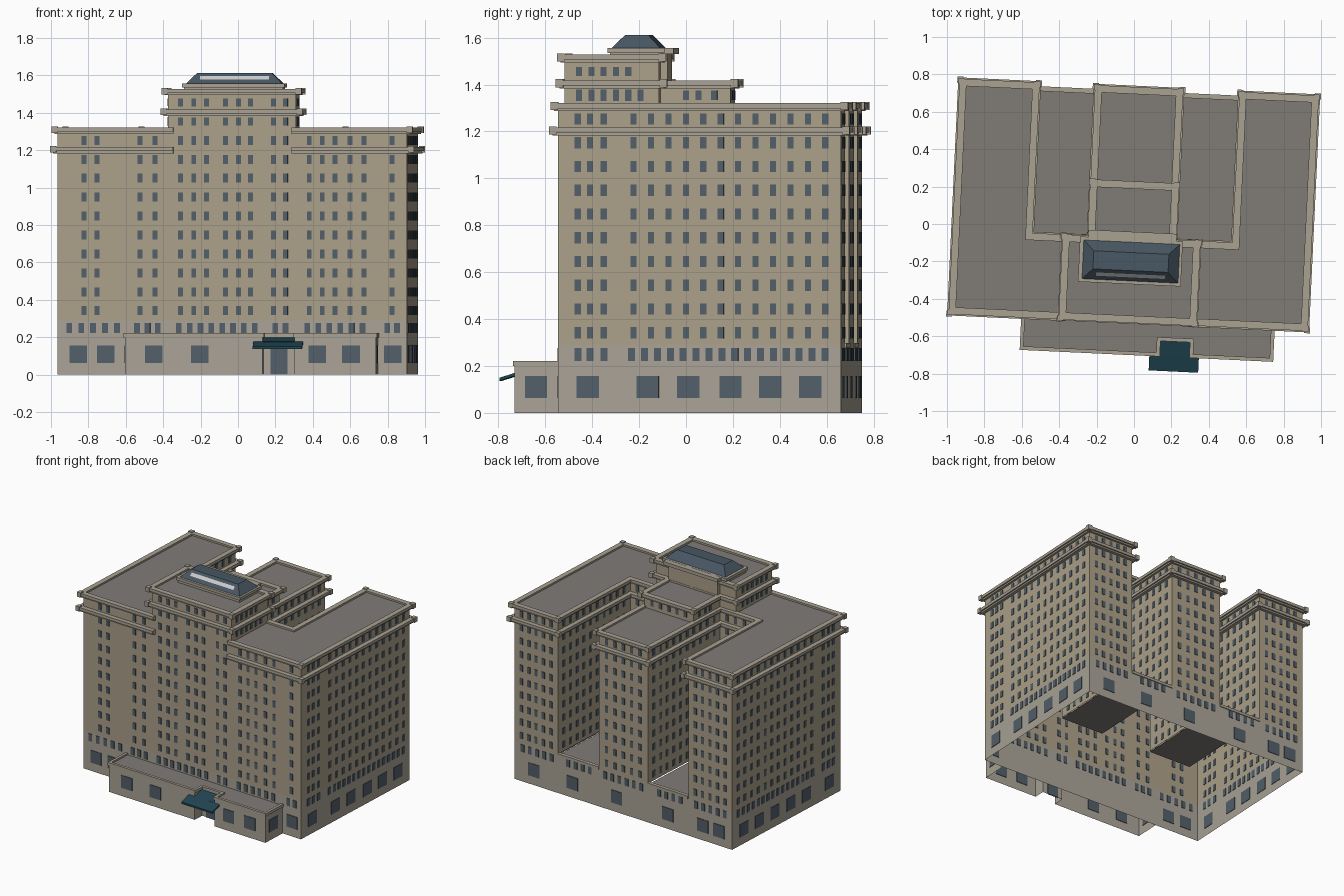
import bpy, bmesh, math
from mathutils import Matrix, Vector

if "Cube" in bpy.data.objects:
    bpy.data.objects.remove(bpy.data.objects["Cube"])

ROT = Matrix.Rotation(math.radians(-2.7), 4, 'Z')   # the whole block is turned slightly


def mat(name, c):
    m = bpy.data.materials.new(name)
    m.diffuse_color = (*c, 1)
    m.use_nodes = True
    m.node_tree.nodes["Principled BSDF"].inputs["Base Color"].default_value = m.diffuse_color
    return m


BRICK = mat("brick", (0.41, 0.35, 0.25))
STONE = mat("stone", (0.40, 0.365, 0.305))
TRIM = mat("trim", (0.40, 0.36, 0.29))
ROOF = mat("roof", (0.215, 0.20, 0.185))
GLASS = mat("glass", (0.085, 0.115, 0.14))
SKY = mat("skylight_glass", (0.065, 0.095, 0.125))
PALE = mat("pale_glass", (0.6, 0.62, 0.62))
TEAL = mat("teal", (0.015, 0.06, 0.085))


def finish(name, bm, m, fix=True):
    if fix:
        bmesh.ops.recalc_face_normals(bm, faces=bm.faces)
    bm.transform(ROT)
    me = bpy.data.meshes.new(name)
    bm.to_mesh(me)
    bm.free()
    me.materials.append(m)
    ob = bpy.data.objects.new(name, me)
    bpy.context.collection.objects.link(ob)
    return ob


def rect(x0, x1, y0, y1):
    return [(x0, y0), (x1, y0), (x1, y1), (x0, y1)]


def add_box(bm, x0, x1, y0, y1, z0, z1):
    mtx = Matrix.Translation(((x0 + x1) / 2, (y0 + y1) / 2, (z0 + z1) / 2)) \
        @ Matrix.Diagonal((x1 - x0, y1 - y0, z1 - z0, 1))
    bmesh.ops.create_cube(bm, size=1, matrix=mtx)


def walls(name, path, z0, z1, m, closed=True):
    bm = bmesh.new()
    lo = [bm.verts.new((x, y, z0)) for x, y in path]
    hi = [bm.verts.new((x, y, z1)) for x, y in path]
    n = len(path)
    for i in range(n if closed else n - 1):
        j = (i + 1) % n
        bm.faces.new((lo[i], lo[j], hi[j], hi[i]))
    finish(name, bm, m, False)


def slab(name, path, z, m=ROOF):
    bm = bmesh.new()
    bm.faces.new([bm.verts.new((x, y, z)) for x, y in path])
    finish(name, bm, m, False)


def corner_dirs(path, closed):
    """Mitre direction of every vertex, plus whether the corner is convex."""
    n, out = len(path), []
    for i in range(n):
        p = Vector(path[i])
        a = (p - Vector(path[i - 1])).normalized() if closed or i else None
        b = (Vector(path[(i + 1) % n]) - p).normalized() if closed or i < n - 1 else None
        d = sum((Vector((e.y, -e.x)) for e in (a, b) if e), Vector((0, 0)))
        out.append((p, d, bool(a and b and a.x * b.y - a.y * b.x > 0)))
    return out


def add_band(bm, path, out, inn, z0, z1, closed):
    rings = []
    for p, d, _ in corner_dirs(path, closed):
        q, r = p + d * out, p - d * inn
        rings.append([bm.verts.new((v.x, v.y, z)) for v, z in
                      ((q, z0), (q, z1), (r, z1), (r, z0))])
    n = len(rings)
    for i in range(n if closed else n - 1):
        a, b = rings[i], rings[(i + 1) % n]
        for k in range(4):
            bm.faces.new((a[k], b[k], b[(k + 1) % 4], a[(k + 1) % 4]))
    if not closed:
        bm.faces.new(rings[0])
        bm.faces.new(rings[-1])


def cornice(name, path, z0, out, closed=True):
    """Two stepped mouldings with small blocks on the outer corners."""
    bm = bmesh.new()
    add_band(bm, path, out - 0.01, 0.010, z0, z0 + 0.016, closed)
    add_band(bm, path, out, 0.012, z0 + 0.012, z0 + 0.034, closed)
    for p, d, convex in corner_dirs(path, closed):
        if convex:
            c = p + d * (out - 0.011)
            add_box(bm, c.x - .016, c.x + .016, c.y - .016, c.y + .016, z0 + .004, z0 + .039)
    finish(name, bm, TRIM)


# ---- footprint ----
X0, X1, Y0, Y1, C = -0.942, 0.929, -0.502, 0.706, -0.10
outline = [(X1, Y0), (X1, Y1), (.556, Y1), (.556, C), (.203, C), (.203, Y1), (-.217, Y1),
           (-.217, C), (-.565, C), (-.565, Y1), (X0, Y1), (X0, Y0)]
open_line = [(.312, Y0)] + outline + [(-.322, Y0)]
tower = rect(-.352, .333, Y0, C)
mid = rect(-.217, .203, C, .2)
BASE = 0.29

# ---- stone base and court roofs ----
walls("base_walls", rect(X0, X1, Y0, Y1), 0, BASE, STONE)
for side, a, b in (("left", -.565, -.217), ("right", .203, .556)):
    slab(side + "_court_roof", rect(a, b, C, Y1), BASE - .008)
    bm = bmesh.new()
    add_box(bm, a, b, Y1 - .02, Y1 + .006, BASE - .012, BASE + .008)
    finish(side + "_court_coping", bm, TRIM)

# ---- main block with three rear wings ----
walls("main_walls", outline, BASE, 1.308, BRICK)
slab("main_roof", outline, 1.308)
cornice("main_lower_cornice", open_line, 1.183, .033, False)
cornice("main_upper_cornice", open_line, 1.287, .026, False)

# ---- middle rear block and central tower ----
walls("middle_block_walls", mid, 1.308, 1.405, BRICK)
slab("middle_block_roof", mid, 1.405)
cornice("middle_block_cornice", [mid[1], mid[2], mid[3], mid[0]], 1.384, .028, False)
walls("tower_walls", tower, 1.308, 1.515, BRICK)
slab("tower_roof", tower, 1.515)
cornice("tower_lower_cornice", tower, 1.384, .032)
cornice("tower_upper_cornice", tower, 1.494, .027)

# ---- penthouse and hipped skylight ----
walls("penthouse_walls", rect(-.217, .203, -.30, -.07), 1.4, 1.53, BRICK)
bm = bmesh.new()
add_box(bm, -.275, .255, -.312, -.09, 1.51, 1.54)
add_box(bm, -.285, .265, -.322, -.08, 1.535, 1.556)
add_box(bm, -.24, .23, -.12, -.042, 1.53, 1.555)
finish("penthouse_cap", bm, TRIM)
bm = bmesh.new()
lo = [bm.verts.new((x, y, 1.556)) for x, y in rect(-.264, .25, -.305, -.098)]
hi = [bm.verts.new((x, y, 1.612)) for x, y in rect(-.208, .194, -.25, -.153)]
for i in range(4):
    j = (i + 1) % 4
    bm.faces.new((lo[i], lo[j], hi[j], hi[i]))
bm.faces.new(hi)
finish("skylight", bm, SKY, False)
bm = bmesh.new()
bm.faces.new([bm.verts.new(v) for v in ((-.19, -.286, 1.578), (.18, -.286, 1.578),
                                        (.18, -.268, 1.597), (-.19, -.268, 1.597))])
finish("skylight_pane", bm, PALE, False)

# ---- front annex with entrance recess ----
F = -0.695
annex = [(-.573, Y0), (-.573, F), (.165, F), (.165, -.612), (.335, -.612), (.335, F),
         (.772, F), (.772, Y0)]
walls("annex_walls", annex, 0, .21, STONE, False)
slab("annex_roof", annex, .21)
bm = bmesh.new()
add_band(bm, annex, .006, .014, .2, .222, False)
finish("annex_coping", bm, TRIM)

# ---- entrance canopy: sloped slab, narrow inside the recess ----
bm = bmesh.new()
for x0, x1, ya, za, yb, zb in ((.165, .335, -.612, .187, -.697, .163),
                               (.115, .38, -.693, .164, -.778, .137)):
    pts = [(ya, za), (yb, zb), (yb, zb + .013), (ya, za + .013)]
    a = [bm.verts.new((x0, y, z)) for y, z in pts]
    b = [bm.verts.new((x1, y, z)) for y, z in pts]
    bm.faces.new(a)
    bm.faces.new(b)
    for k in range(4):
        bm.faces.new((a[k], a[k - 1], b[k - 1], b[k]))
finish("canopy", bm, TEAL)

# ---- windows ----
wb = bmesh.new()
T = 0.004


def windows(axis, plane, us, zs, w=.026, h=.048):
    """Panes on a wall: axis 'y' = wall facing front/back, 'x' = side wall."""
    for u in us:
        for z in zs:
            r = (u - w / 2, u + w / 2, plane - T, plane + T)
            if axis == 'x':
                r = r[2:] + r[:2]
            add_box(wb, *r, z - h / 2, z + h / 2)


def run(a, step, n):
    return [a + step * i for i in range(n)]


rows = run(.342, .1012, 10)
T1, T2, BIG, LOW = [1.354], [1.456], [.11], [.249]
# front
centre = [-.283, -.213, -.144, -.043, .027, .091, .213, .277]
windows('y', Y0, [-.80, -.731, -.501, -.421, .405, .475, .544, .624, .699, .848] + centre, rows)
windows('y', Y0, centre, T1 + T2, h=.043)
windows('y', Y0, run(-.88, .064, 5) + run(-.517, .056, 3) + run(-.293, .058, 8)
        + [.224, .278] + run(.395, .059, 6) + [.822, .875], LOW, .03, .055)
windows('y', Y0, [-.832, -.683, .853], BIG, .093, .093)
windows('y', F, [-.418, -.172, .457, .638], BIG, .095, .093)
windows('y', -.612, [.248], [.072], .09, .144)
# sides
trio = [-.418, -.366, -.307]
for x in (X0, X1):
    windows('x', x, trio + run(-.18, .0744, 12), rows)
    windows('x', x, trio + run(-.188, .055, 16), LOW, .03, .055)
    windows('x', x, [-.375, -.12, .054, .234, .404, .574], BIG, .095, .095)
for x in (-.573, .772):
    windows('x', x, [-.604], BIG, .095, .093)
for x in (-.352, .333):
    windows('x', x, run(-.441, .0526, 6), T1)
    windows('x', x, run(-.441, .0526, 5 + (x < 0)), T2, h=.04)
for x in (-.217, .203):
    windows('x', x, [.01, .063, .13], T1, h=.04)
# courts and rear
for x in (-.565, -.217, .203, .556):
    windows('x', x, run(-.03, .0744, 10), rows)
windows('y', C, run(-.5, .075, 4) + run(.27, .075, 4), rows)
windows('y', mid[2][1], run(-.15, .0715, 5), T1, h=.04)
windows('y', Y1, run(-.88, .0635, 5) + run(-.15, .0715, 5) + run(.615, .0635, 5), rows)
windows('y', Y1, run(-.88, .062, 5) + run(-.5, .062, 4) + run(-.16, .062, 6)
        + run(.28, .062, 4) + run(.61, .062, 5), LOW, .03, .055)
windows('y', Y1, [-.83, -.69, -.39, .05, .43, .76], BIG, .095, .095)
finish("windows", wb, GLASS)
